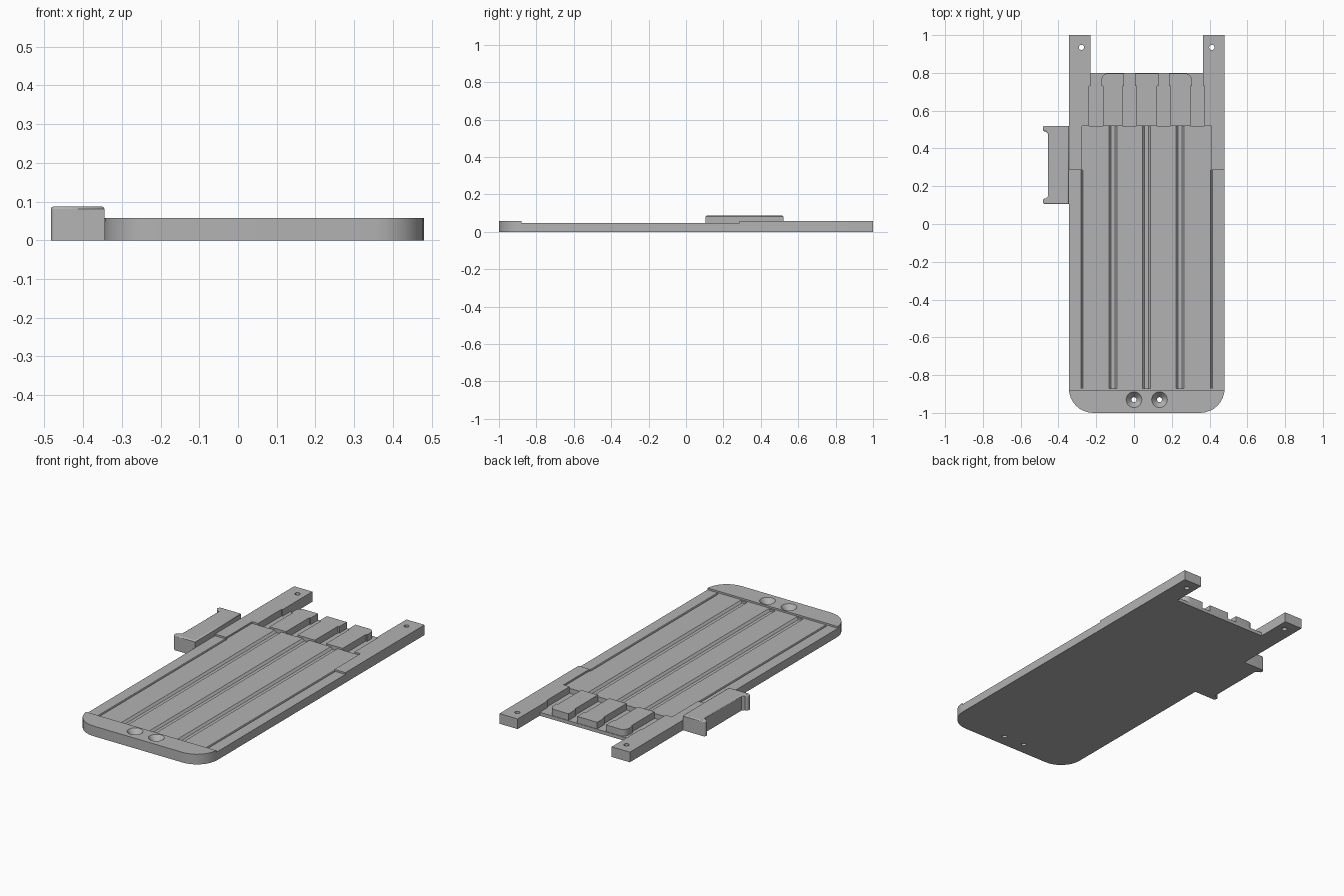
import bpy, bmesh
from math import cos, sin, pi, radians
from mathutils import Matrix

if "Cube" in bpy.data.objects:
    bpy.data.objects.remove(bpy.data.objects["Cube"])

grey = bpy.data.materials.new("mid grey")
grey.use_nodes = True
colour = (0.45, 0.45, 0.45, 1)
grey.diffuse_color = colour
grey.node_tree.nodes["Principled BSDF"].inputs["Base Color"].default_value = colour

TOP, DECK, FLOOR = 0.058, 0.048, 0.02
LEFT, RIGHT = -0.345, 0.48
MID = (LEFT + RIGHT) / 2


def finish(name, bm):
    bmesh.ops.recalc_face_normals(bm, faces=bm.faces)
    mesh = bpy.data.meshes.new(name)
    bm.to_mesh(mesh)
    bm.free()
    mesh.materials.append(grey)
    ob = bpy.data.objects.new(name, mesh)
    bpy.context.collection.objects.link(ob)
    return ob


def prism(name, outline, z0, z1):
    """Extrude an x-y outline from z0 to z1."""
    bm = bmesh.new()
    face = bm.faces.new([bm.verts.new((x, y, z0)) for x, y in outline])
    ext = bmesh.ops.extrude_face_region(bm, geom=[face])
    verts = [g for g in ext["geom"] if isinstance(g, bmesh.types.BMVert)]
    bmesh.ops.translate(bm, verts=verts, vec=(0, 0, z1 - z0))
    return finish(name, bm)


def rect(x0, x1, y0, y1):
    return [(x0, y0), (x1, y0), (x1, y1), (x0, y1)]


def arc(cx, cy, r, start, end, steps=8):
    angles = [radians(start + (end - start) * i / steps) for i in range(steps + 1)]
    return [(cx + r * cos(a), cy + r * sin(a)) for a in angles]


def cone(name, x, y, r0, r1, z0, z1):
    bm = bmesh.new()
    bmesh.ops.create_cone(bm, cap_ends=True, segments=24, radius1=r0, radius2=r1,
                          depth=z1 - z0, matrix=Matrix.Translation((x, y, (z0 + z1) / 2)))
    return finish(name, bm)


def trough(name, x, top, bottom, y0, y1, depth):
    """Sloped-wall groove cutter running along y."""
    over = 0.02
    grow = top + (top - bottom) * over / depth
    section = [(-bottom, -depth), (bottom, -depth), (grow, over), (-grow, over)]
    bm = bmesh.new()
    ends = [[bm.verts.new((x + dx, y, DECK + dz)) for dx, dz in section] for y in (y0, y1)]
    for loop in ends:
        bm.faces.new(loop)
    for i in range(4):
        j = (i + 1) % 4
        bm.faces.new((ends[0][i], ends[0][j], ends[1][j], ends[1][i]))
    return finish(name, bm)


def cut(ob, cutters):
    for cutter in cutters:
        cutter.hide_render = True
        mod = ob.modifiers.new("cut", "BOOLEAN")
        mod.operation, mod.solver, mod.object = "DIFFERENCE", "EXACT", cutter
    graph = bpy.context.evaluated_depsgraph_get()
    mesh = bpy.data.meshes.new_from_object(ob.evaluated_get(graph))
    ob.modifiers.clear()
    ob.data = mesh
    for cutter in cutters:
        bpy.data.objects.remove(cutter)


# Base plate with rounded front corners and two rear arms
r = 0.13
plate = prism("base_plate",
              arc(LEFT + r, -1 + r, r, 180, 270) + arc(RIGHT - r, -1 + r, r, 270, 360)
              + [(RIGHT, 1), (0.365, 1), (0.365, 0.8), (-0.23, 0.8), (-0.23, 1), (LEFT, 1)],
              0, TOP)

# Lowered deck, which narrows between the side rails
deck = [(-0.5, -0.88), (0.6, -0.88), (0.6, 0.285), (0.41, 0.285), (0.41, 0.52),
        (-0.275, 0.52), (-0.275, 0.285), (-0.5, 0.285)]
cutters = [prism("deck_cutter", deck, DECK, 0.1)]

# Sunken shelf at the rear
shelf = [(-0.237, 0.52), (0.372, 0.52), (0.372, 0.73), (0.365, 0.73), (0.365, 0.9),
         (-0.23, 0.9), (-0.23, 0.73), (-0.237, 0.73)]
cutters.append(prism("shelf_cutter", shelf, FLOOR, 0.1))

# Long grooves and the fine border grooves
for x in (-0.111, 0.066, 0.244):
    cutters.append(trough("groove_cutter", x, 0.021, 0.01, -0.87, 0.56, 0.012))
for x in (-0.275, 0.41):
    cutters.append(trough("border_cutter", x, 0.006, 0.003, -0.87, 0.285, 0.006))

# Countersunk front holes and plain arm holes
for x in (0, 0.135):
    cutters.append(cone("sink_cutter", x, -0.93, 0.012, 0.044, 0.02, TOP + 0.003))
    cutters.append(cone("hole_cutter", x, -0.93, 0.013, 0.013, -0.05, 0.04))
for x in (-0.278, 0.412):
    cutters.append(cone("arm_hole_cutter", x, 0.935, 0.014, 0.014, -0.05, 0.1))
cut(plate, cutters)

# Three rear blocks, each wider at its back end
spans = [(-0.165, -0.06), (0.012, 0.122), (0.193, 0.298)]
for i, (x0, x1) in enumerate(spans):
    a, b = x0 - 0.008, x1 + 0.008
    rad = 0.035
    back_right = arc(b - rad, 0.797 - rad, rad, 0, 90, 6) if i == 2 else [(b, 0.797)]
    back_left = arc(a + rad, 0.797 - rad, rad, 90, 180, 6) if i == 0 else [(a, 0.797)]
    prism(f"rear_block_{i + 1}",
          [(x0, 0.52), (x1, 0.52), (x1, 0.73), (b, 0.73)] + back_right + back_left
          + [(a, 0.73), (x0, 0.73)], FLOOR - 0.01, TOP)

# Side grip with a lip at each end
y0, y1, lip, out, body = 0.105, 0.52, 0.03, -0.483, -0.455
c = 0.012
grip = prism("side_grip",
             [(LEFT, y0), (LEFT, y1)] + arc(out + c, y1 - c, c, 90, 180, 4)
             + arc(out + c, y1 - lip + c, c, 180, 270, 4)
             + [(body - c, y1 - lip), (body, y1 - lip - c), (body, y0 + lip + c), (body - c, y0 + lip)]
             + arc(out + c, y0 + lip - c, c, 90, 180, 4) + arc(out + c, y0 + c, c, 180, 270, 4),
             0, 0.087)
bevel = grip.modifiers.new("soft_top", "BEVEL")
bevel.width, bevel.segments, bevel.limit_method = 0.006, 2, "WEIGHT"
weights = grip.data.attributes.new("bevel_weight_edge", "FLOAT", "EDGE")
for edge in grip.data.edges:
    if all(grip.data.vertices[v].co.z > 0.08 for v in edge.vertices):
        weights.data[edge.index].value = 1

# Smooth only the gentle curves
bpy.ops.object.select_all(action="DESELECT")
for ob in bpy.context.collection.objects:
    if ob.type == "MESH":
        ob.select_set(True)
bpy.context.view_layer.objects.active = plate
bpy.ops.object.shade_smooth_by_angle(angle=radians(25))
